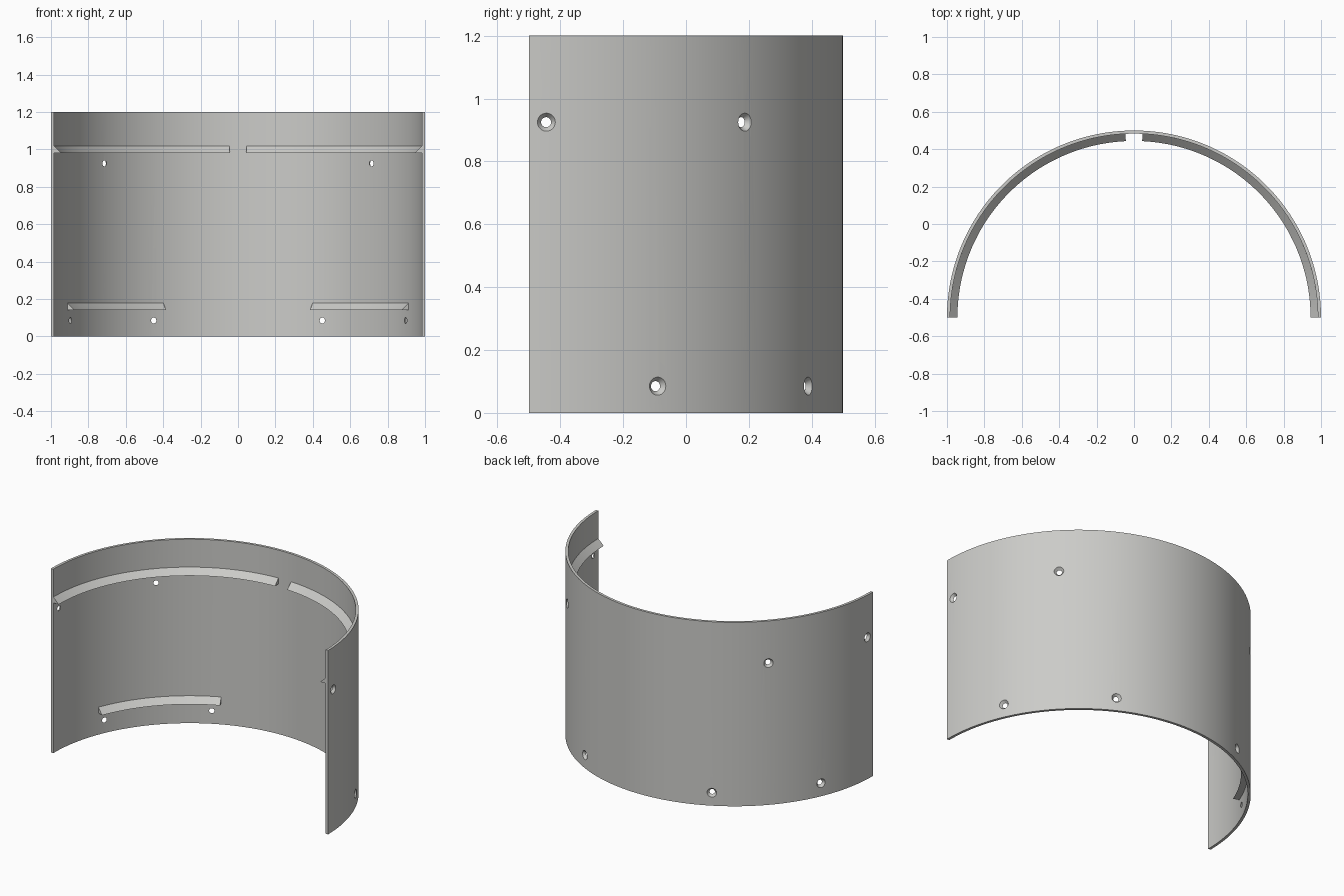
import bpy, bmesh, math
from mathutils import Matrix, Vector

if "Cube" in bpy.data.objects:
    bpy.data.objects.remove(bpy.data.objects["Cube"])

CY = -0.5                  # axis of the half cylinder
R_OUT, R_IN, HEIGHT = 1.0, 0.983, 1.2

grey = bpy.data.materials.new("light grey")
grey.diffuse_color = (0.6, 0.6, 0.58, 1)
grey.use_nodes = True
grey.node_tree.nodes["Principled BSDF"].inputs["Base Color"].default_value = grey.diffuse_color


def point(angle, r, z):
    """Angle in degrees from the back (+y), positive towards +x."""
    a = math.radians(angle)
    return Vector((r * math.sin(a), CY + r * math.cos(a), z))


def finish(name, bm):
    bmesh.ops.recalc_face_normals(bm, faces=bm.faces)
    me = bpy.data.meshes.new(name)
    bm.to_mesh(me)
    bm.free()
    ob = bpy.data.objects.new(name, me)
    bpy.context.collection.objects.link(ob)
    me.materials.append(grey)
    return ob


def smooth(ob):
    bpy.ops.object.select_all(action='DESELECT')
    ob.select_set(True)
    bpy.context.view_layer.objects.active = ob
    bpy.ops.object.shade_smooth_by_angle(angle=math.radians(25))


def sweep(name, profile, a0, a1, steps):
    """Sweep a closed (radius, z) profile round the axis, with end caps."""
    bm = bmesh.new()
    rings = [[bm.verts.new(point(a0 + (a1 - a0) * i / steps, r, z)) for r, z in profile]
             for i in range(steps + 1)]
    n = len(profile)
    for a, b in zip(rings, rings[1:]):
        for k in range(n):
            bm.faces.new((a[k], a[(k + 1) % n], b[(k + 1) % n], b[k]))
    bm.faces.new(rings[0])
    bm.faces.new(rings[-1][::-1])
    return finish(name, bm)


# Curved wall
wall = sweep("curved_wall", [(R_IN, 0), (R_OUT, 0), (R_OUT, HEIGHT), (R_IN, HEIGHT)], -90, 90, 96)

# Countersunk screw holes, wide on the outside
bm = bmesh.new()
for angle, z in ((46.6, 0.925), (86.8, 0.925), (27.3, 0.085), (65.8, 0.085)):
    for side in (-1, 1):
        centre = point(side * angle, (R_IN + R_OUT) / 2, z)
        outward = point(side * angle, 1, 0) - Vector((0, CY, 0))
        turn = outward.to_track_quat('Z', 'Y').to_matrix().to_4x4()
        bmesh.ops.create_cone(bm, cap_ends=True, segments=24, radius1=0.0085, radius2=0.0365,
                              depth=0.037, matrix=Matrix.Translation(centre) @ turn)
cutter = finish("hole_cutter", bm)
cutter.hide_render = True

mod = wall.modifiers.new("holes", 'BOOLEAN')
mod.operation = 'DIFFERENCE'
mod.solver = 'EXACT'
mod.object = cutter
bpy.context.view_layer.update()
cut_mesh = bpy.data.meshes.new_from_object(wall.evaluated_get(bpy.context.evaluated_depsgraph_get()))
wall.modifiers.clear()
wall.data = cut_mesh
bpy.data.objects.remove(cutter)
smooth(wall)


# Wedge rails on the inside: flat underneath, sloping on top
def rail(name, z, a0, a1, steps):
    profile = [(0.944, z), (0.992, z), (0.992, z + 0.038), (R_IN, z + 0.038)]
    smooth(sweep(name, profile, a0, a1, steps))


for label, s in (("left", -1), ("right", 1)):
    rail("upper_rail_" + label, 0.98, s * 2.65, s * 90, 48)
    rail("lower_rail_" + label, 0.141, s * 24, s * 68.2, 24)
